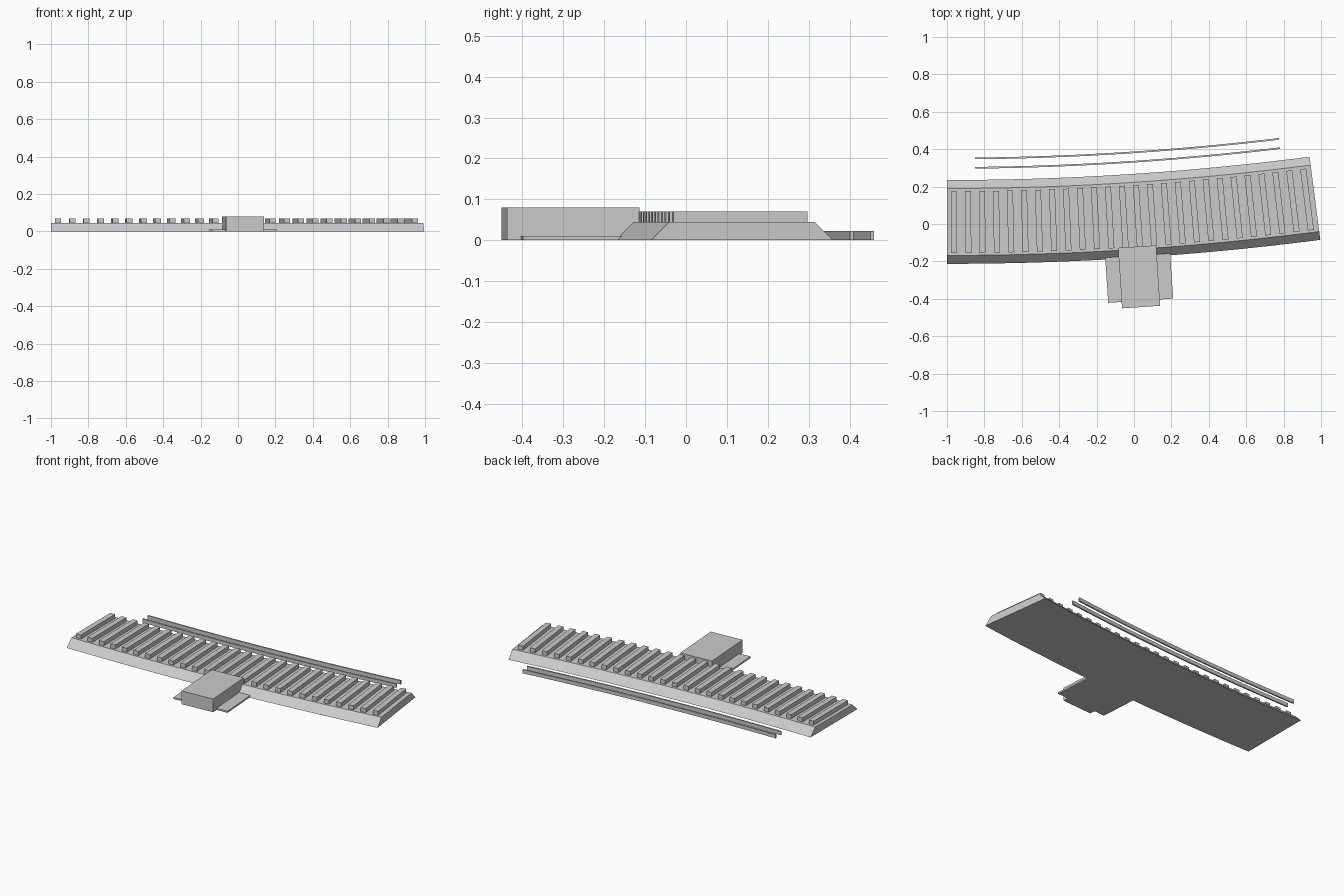
import bpy
import bmesh
from math import sin, cos, radians
from mathutils import Matrix, Vector

if "Cube" in bpy.data.objects:
    bpy.data.objects.remove(bpy.data.objects["Cube"], do_unlink=True)

# Shared curve: every part follows circles about this centre
CX, CY = -1.0, 15.39
SWEEP = 7.35

grey = bpy.data.materials.new("plain grey")
grey.use_nodes = True
colour = (0.6, 0.6, 0.6, 1)
grey.diffuse_color = colour
grey.node_tree.nodes["Principled BSDF"].inputs["Base Color"].default_value = colour


def finish(bm, name):
    bmesh.ops.recalc_face_normals(bm, faces=bm.faces)
    mesh = bpy.data.meshes.new(name)
    bm.to_mesh(mesh)
    bm.free()
    mesh.materials.append(grey)
    obj = bpy.data.objects.new(name, mesh)
    bpy.context.collection.objects.link(obj)
    return obj


def on_curve(angle, y, z):
    """Point at a sweep angle, where y is its offset at the straight end."""
    a, r = radians(angle), CY - y
    return Vector((CX + r * sin(a), CY - r * cos(a), z))


def sweep(name, profile, start, end, steps=24):
    """Closed (y, z) profile swept along the curve, with capped ends."""
    bm = bmesh.new()
    rings = []
    for i in range(steps + 1):
        a = start + (end - start) * i / steps
        rings.append([bm.verts.new(on_curve(a, y, z)) for y, z in profile])
    n = len(profile)
    for r0, r1 in zip(rings, rings[1:]):
        for j in range(n):
            k = (j + 1) % n
            bm.faces.new((r0[j], r0[k], r1[k], r1[j]))
    bm.faces.new(rings[0])
    bm.faces.new(rings[-1])
    return finish(bm, name)


def block(name, angle, width, y0, y1, z0, z1):
    """Box turned to face the curve centre at a sweep angle."""
    bm = bmesh.new()
    place = (Matrix.Translation(on_curve(angle, (y0 + y1) / 2, (z0 + z1) / 2))
             @ Matrix.Rotation(radians(angle), 4, "Z")
             @ Matrix.Diagonal((width, y1 - y0, z1 - z0, 1)))
    bmesh.ops.create_cube(bm, size=1, matrix=place)
    return finish(bm, name)


# Ballast bed with sloping shoulders
sweep("ballast_bed", [(-0.213, 0), (0.235, 0), (0.19, 0.045), (-0.168, 0.045)], 0, SWEEP)

# Evenly spaced sleepers
COUNT = 26
for i in range(COUNT):
    angle = 0.14 + (SWEEP - 0.3) * i / (COUNT - 1)
    block(f"sleeper_{i + 1}", angle, 0.032, -0.155, 0.175, 0.043, 0.07)

# Pair of loose rails lying behind the bed
for name, y in (("near_rail", 0.3), ("far_rail", 0.35)):
    h = 0.0045
    sweep(name, [(y - h, 0), (y + h, 0), (y + h, 0.022), (y - h, 0.022)], 0.57, 6.78)

# Stacked slabs of the platform, and the wide base plate beneath it
MID = 3.75
for i, (z0, z1) in enumerate(((0, 0.03), (0.03, 0.055), (0.055, 0.08))):
    block(f"platform_slab_{i + 1}", MID, 0.204, -0.478, -0.154, z0, z1)
block("base_plate", MID, 0.348, -0.444, -0.2, 0, 0.01)
